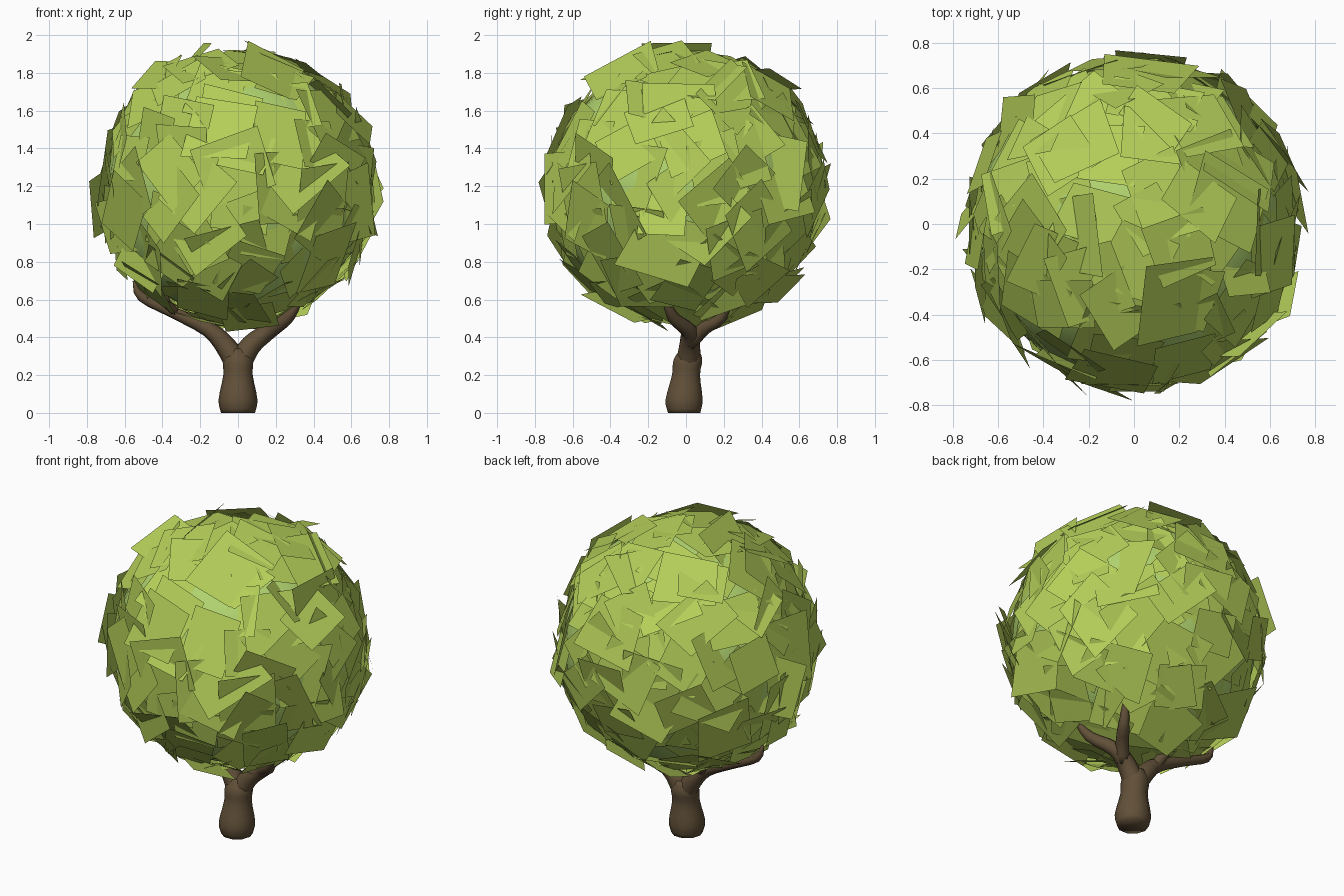
import bpy, bmesh, math, random
from mathutils import Vector, Matrix

if "Cube" in bpy.data.objects:
    bpy.data.objects.remove(bpy.data.objects["Cube"])

random.seed(7)
CENTRE = Vector((0, 0, 1.195))
R_CORE, R_MAX = 0.69, 0.81


def material(name, rgb):
    m = bpy.data.materials.new(name)
    m.diffuse_color = (*rgb, 1)
    m.use_nodes = True
    m.node_tree.nodes["Principled BSDF"].inputs["Base Color"].default_value = m.diffuse_color
    return m


def finish(bm, name, mat, smooth):
    me = bpy.data.meshes.new(name)
    for f in bm.faces:
        f.smooth = smooth
    bm.to_mesh(me)
    bm.free()
    me.materials.append(mat)
    ob = bpy.data.objects.new(name, me)
    bpy.context.collection.objects.link(ob)
    return ob


def spline(pts, steps=3):
    """Catmull-Rom through (x, y, z, radius) points."""
    p = [Vector(q) for q in pts]
    p = [2 * p[0] - p[1]] + p + [2 * p[-1] - p[-2]]
    out = []
    for i in range(1, len(p) - 2):
        a, b, c, d = p[i - 1:i + 3]
        for s in range(steps):
            t = s / steps
            out.append(0.5 * (2 * b + (c - a) * t + (2 * a - 5 * b + 4 * c - d) * t * t
                              + (3 * b - a - 3 * c + d) * t ** 3))
    return out + [p[-2]]


def tube(bm, pts, sides=10, flat_start=False):
    path = spline(pts)
    rings = []
    for i, q in enumerate(path):
        d = (path[min(i + 1, len(path) - 1)] - path[max(i - 1, 0)]).to_3d()
        if flat_start:
            d = Vector((0, 0, 1))
        rot = Vector((0, 0, 1)).rotation_difference(d.normalized())
        ring = []
        for k in range(sides):
            a = 2 * math.pi * k / sides
            v = Vector((math.cos(a), math.sin(a), 0)) * q[3]
            ring.append(bm.verts.new(q.to_3d() + rot @ v))
        rings.append(ring)
    for lo, hi in zip(rings, rings[1:]):
        for k in range(sides):
            j = (k + 1) % sides
            bm.faces.new((lo[k], lo[j], hi[j], hi[k]))
    bm.faces.new(rings[0][::-1])
    bm.faces.new(rings[-1])


bark = material("bark", (0.12, 0.08, 0.04))
core_green = material("core_green", (0.44, 0.66, 0.16))
leaf_green = material("leaf_green", (0.46, 0.62, 0.10))

# Trunk
bm = bmesh.new()
tube(bm, [(0, -.01, 0, .09), (0, -.01, .07, .103), (0, 0, .2, .078),
          (0, .01, .28, .08), (0, .02, .34, .05)], flat_start=True)
trunk = finish(bm, "trunk", bark, True)

# Limbs and twigs
limbs = [
    [(0, .01, .25, .065), (.07, .02, .36, .055), (.16, .02, .43, .045),
     (.27, -.07, .51, .032), (.35, -.12, .64, .008)],
    [(.10, .02, .37, .04), (.17, .10, .45, .037), (.23, .19, .51, .03), (.27, .25, .66, .008)],
    [(0, .01, .25, .065), (-.07, .02, .36, .055), (-.16, .02, .445, .042),
     (-.34, .03, .53, .03), (-.51, .03, .615, .026), (-.55, .03, .70, .008)],
    [(-.33, .03, .53, .024), (-.38, -.03, .59, .022), (-.39, -.05, .69, .007)],
    [(-.12, .02, .41, .034), (-.17, .07, .50, .03), (-.22, .11, .62, .008)],
]
bm = bmesh.new()
for limb in limbs:
    tube(bm, limb, 8)
branches = finish(bm, "branches", bark, True)

# Smooth inner ball of the crown
bm = bmesh.new()
bmesh.ops.create_uvsphere(bm, u_segments=32, v_segments=20, radius=R_CORE,
                          matrix=Matrix.Translation(CENTRE))
crown_core = finish(bm, "crown_core", core_green, True)

# Flat leaf cards scattered over the ball
bm = bmesh.new()
COUNT = 170
for i in range(COUNT):
    z = 1 - 2 * (i + 0.5) / COUNT
    a = i * math.pi * (3 - math.sqrt(5))
    n = Vector((math.cos(a) * math.sqrt(1 - z * z), math.sin(a) * math.sqrt(1 - z * z), z))
    n = (n + Vector([random.gauss(0, .05) for _ in range(3)])).normalized()
    rot = (n.to_track_quat('Z', 'Y').to_matrix()
           @ Matrix.Rotation(random.uniform(0, 2 * math.pi), 3, 'Z')
           @ Matrix.Rotation(random.gauss(0, .24), 3, 'X'))
    w, h = random.uniform(.13, .21), random.uniform(.12, .19)
    base = n * random.uniform(.68, .73)
    quad = []
    for sx, sy in ((-1, -1), (1, -1), (1, 1), (-1, 1)):
        c = Vector((sx * w * random.uniform(.8, 1.1), sy * h * random.uniform(.8, 1.1), 0))
        quad.append(base + rot @ c)
    far = max(q.length for q in quad)
    if far > R_MAX:
        quad = [q - n * (far - R_MAX) for q in quad]
    bm.faces.new([bm.verts.new(CENTRE + q) for q in quad])
leaf_cards = finish(bm, "leaf_cards", leaf_green, False)
